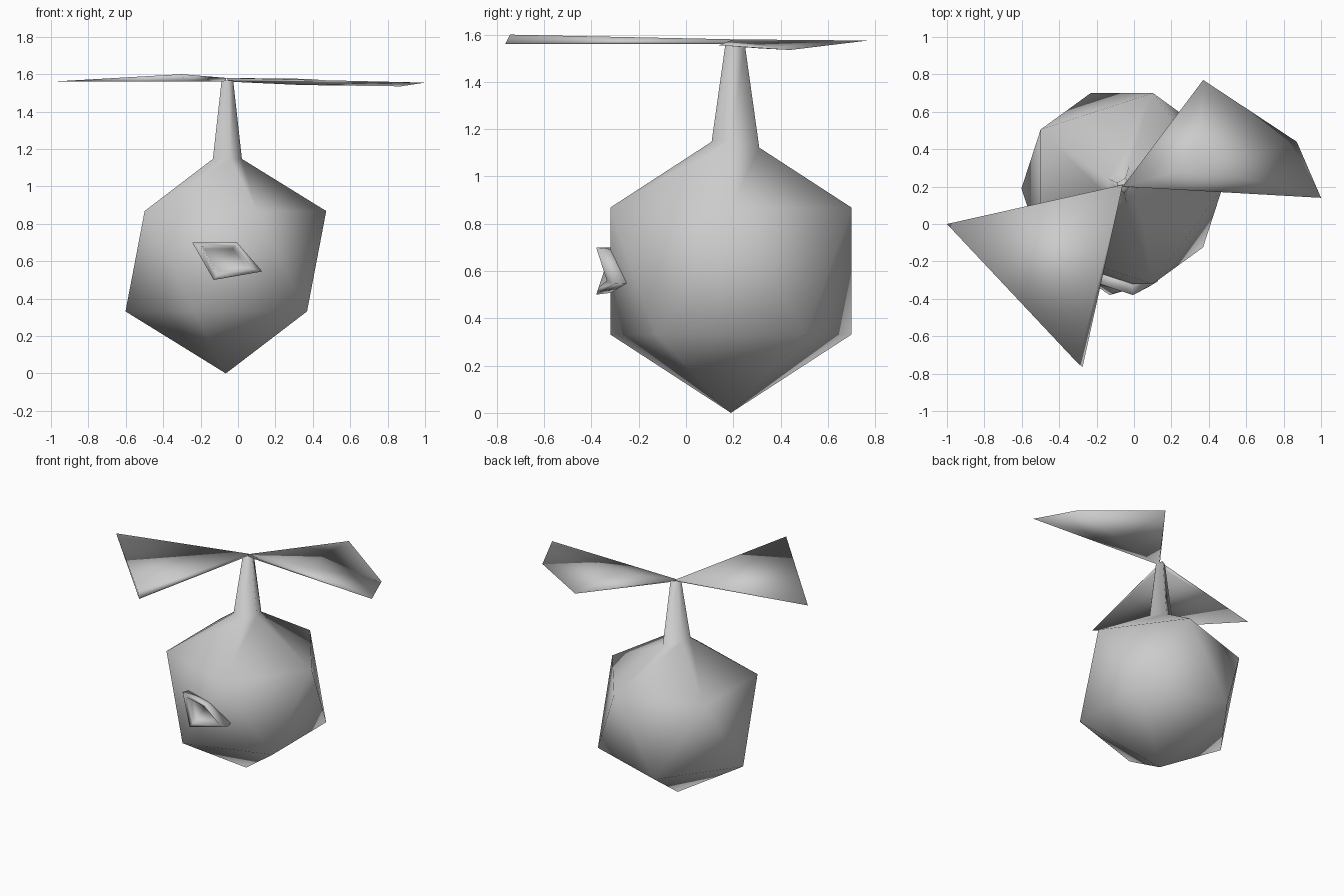
import bpy, bmesh, math
from mathutils import Vector

if "Cube" in bpy.data.objects:
    bpy.data.objects.remove(bpy.data.objects["Cube"])

CENTRE = Vector((-0.065, 0.19, 0.6))
RADIUS = 0.6

grey = bpy.data.materials.new("plain_grey")
grey.diffuse_color = (0.6, 0.6, 0.6, 1)
grey.use_nodes = True
grey.node_tree.nodes["Principled BSDF"].inputs["Base Color"].default_value = grey.diffuse_color


def finish(bm, name):
    """Turn a bmesh into a smooth shaded object."""
    bmesh.ops.recalc_face_normals(bm, faces=bm.faces)
    for f in bm.faces:
        f.smooth = True
    me = bpy.data.meshes.new(name)
    bm.to_mesh(me)
    bm.free()
    me.materials.append(grey)
    ob = bpy.data.objects.new(name, me)
    bpy.context.collection.objects.link(ob)
    return ob


def solid(name, points, faces):
    bm = bmesh.new()
    vs = [bm.verts.new(p) for p in points]
    for f in faces:
        bm.faces.new([vs[i] for i in f])
    return finish(bm, name)


def bridge(bm, a, b):
    """Quads between two closed loops of equal length."""
    n = len(a)
    for i in range(n):
        j = (i + 1) % n
        bm.faces.new((a[i], a[j], b[j], b[i]))


# Body: twenty-sided ball whose top corner is drawn up into a five-sided stalk
bm = bmesh.new()
bmesh.ops.create_icosphere(bm, subdivisions=1, radius=RADIUS)
bmesh.ops.translate(bm, verts=bm.verts, vec=CENTRE)
apex = max(bm.verts, key=lambda v: v.co.z)
top = apex.co.copy()
ring = [e.other_vert(apex) for e in apex.link_edges]
ring.sort(key=lambda v: math.atan2(v.co.y - CENTRE.y, v.co.x - CENTRE.x))
bmesh.ops.delete(bm, geom=[apex], context='VERTS')
base, tip = [], []
hub = Vector((-0.06, 0.2, 1.565))
for v in ring:
    back = v.co.y > CENTRE.y + 0.4
    p = top.lerp(v.co, 0.235 if back else 0.16)
    base.append(bm.verts.new(p))
    off = (p - top) * 0.4
    tip.append(bm.verts.new((hub.x + off.x, hub.y + off.y, hub.z)))
bridge(bm, ring, base)
bridge(bm, base, tip)
bm.faces.new(tip)
finish(bm, "body_and_stalk")

# Mouth: skewed diamond rim pushed out of the front, with a hollow inside
outer = [(-0.245, -0.24, 0.70), (-0.005, -0.32, 0.70),
         (0.13, -0.245, 0.545), (-0.13, -0.32, 0.50)]
inner = [(-0.20, -0.32, 0.68), (-0.02, -0.37, 0.68),
         (0.08, -0.335, 0.56), (-0.11, -0.37, 0.53)]
bm = bmesh.new()
root = [bm.verts.new((x * 0.9 - 0.006, y + 0.02, 0.6 + (z - 0.6) * 0.9)) for x, y, z in outer]
rim = [bm.verts.new((x, y - 0.06, z)) for x, y, z in outer]
lip = [bm.verts.new(p) for p in inner]
pit = [bm.verts.new((x * 0.85 - 0.01, y + 0.04, 0.61 + (z - 0.61) * 0.8)) for x, y, z in inner]
for a, b in ((root, rim), (rim, lip), (lip, pit)):
    bridge(bm, a, b)
bm.faces.new((pit[0], pit[1], pit[3]))
bm.faces.new((pit[1], pit[2], pit[3]))
bm.faces.new((root[0], root[1], root[3]))
bm.faces.new((root[1], root[2], root[3]))
finish(bm, "mouth")

# Left blade: thin wedge, thickest along its front edge
solid("left_blade",
      [(-0.06, 0.21, 1.58), (-0.07, 0.19, 1.56), (-1.0, 0.0, 1.56),
       (-0.30, -0.745, 1.60), (-0.275, -0.765, 1.56)],
      [(0, 2, 3), (0, 3, 4, 1), (2, 4, 3), (1, 4, 2), (0, 1, 2)])

# Right blade: bent four-cornered sheet with a shallow dent near the stalk
solid("right_blade",
      [(-0.06, 0.20, 1.58), (0.37, 0.77, 1.575), (0.87, 0.44, 1.535),
       (1.0, 0.14, 1.555), (0.34, 0.31, 1.557), (0.34, 0.31, 1.542),
       (-0.05, 0.20, 1.56)],
      [(0, 4, 1), (4, 2, 1), (4, 3, 2), (0, 3, 4),
       (6, 1, 5), (5, 1, 2), (5, 2, 3), (6, 5, 3),
       (0, 1, 6), (0, 6, 3)])
